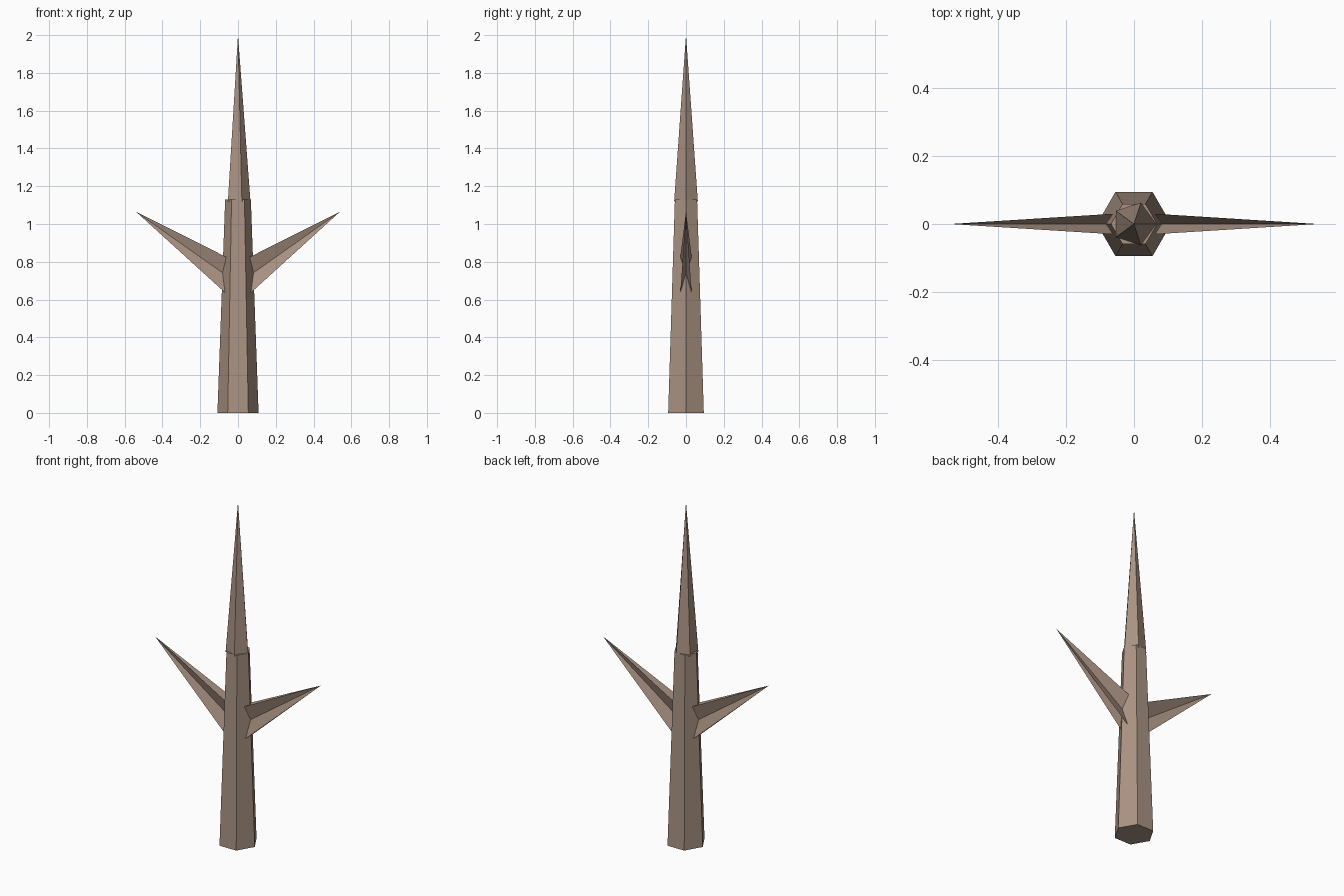
import bpy
import bmesh
import math

cube = bpy.data.objects.get("Cube")
if cube:
    bpy.data.objects.remove(cube, do_unlink=True)

BARK = (0.40, 0.29, 0.225, 1.0)
bark = bpy.data.materials.new("brown_bark")
bark.use_nodes = True
bark.diffuse_color = BARK
bsdf = bark.node_tree.nodes["Principled BSDF"]
bsdf.inputs["Base Color"].default_value = BARK
bsdf.inputs["Roughness"].default_value = 0.9


def finish(name, bm):
    mesh = bpy.data.meshes.new(name)
    bm.to_mesh(mesh)
    bm.free()
    mesh.materials.append(bark)
    obj = bpy.data.objects.new(name, mesh)
    bpy.context.scene.collection.objects.link(obj)
    return obj


def taper(name, sides, r_bottom, r_top, z_bottom, z_top):
    """Flat-sided tapered column with its first corner on +x."""
    bm = bmesh.new()

    def ring(r, z):
        return [bm.verts.new((r * math.cos(math.tau * i / sides),
                              r * math.sin(math.tau * i / sides), z))
                for i in range(sides)]

    low = ring(r_bottom, z_bottom)
    bm.faces.new(low[::-1])
    if r_top > 0:
        high = ring(r_top, z_top)
        bm.faces.new(high)
    else:
        high = [bm.verts.new((0, 0, z_top))] * sides
    for i in range(sides):
        j = (i + 1) % sides
        corners = [low[i], low[j], high[j]]
        if r_top > 0:
            corners.append(high[i])
        bm.faces.new(corners)
    return finish(name, bm)


def branch(name, side):
    """Two crossed triangular blades sharing the line from trunk to tip."""
    bm = bmesh.new()
    tip = (side * 0.54, 0, 1.065)
    for y in (0.034, -0.034):
        upper, lower = (0, y, 0.794), (0, -y, 0.574)
        middle = (0, 0, 0.684)
        for a, b in ((upper, middle), (middle, lower)):
            bm.faces.new([bm.verts.new(p) for p in (tip, a, b)])
    return finish(name, bm)


# Trunk and pointed top
taper("trunk", 6, 0.109, 0.068, 0, 1.13)
taper("trunk_spike", 5, 0.066, 0, 1.12, 2.0)

# Side branches
branch("left_branch", 1)
branch("right_branch", -1)
